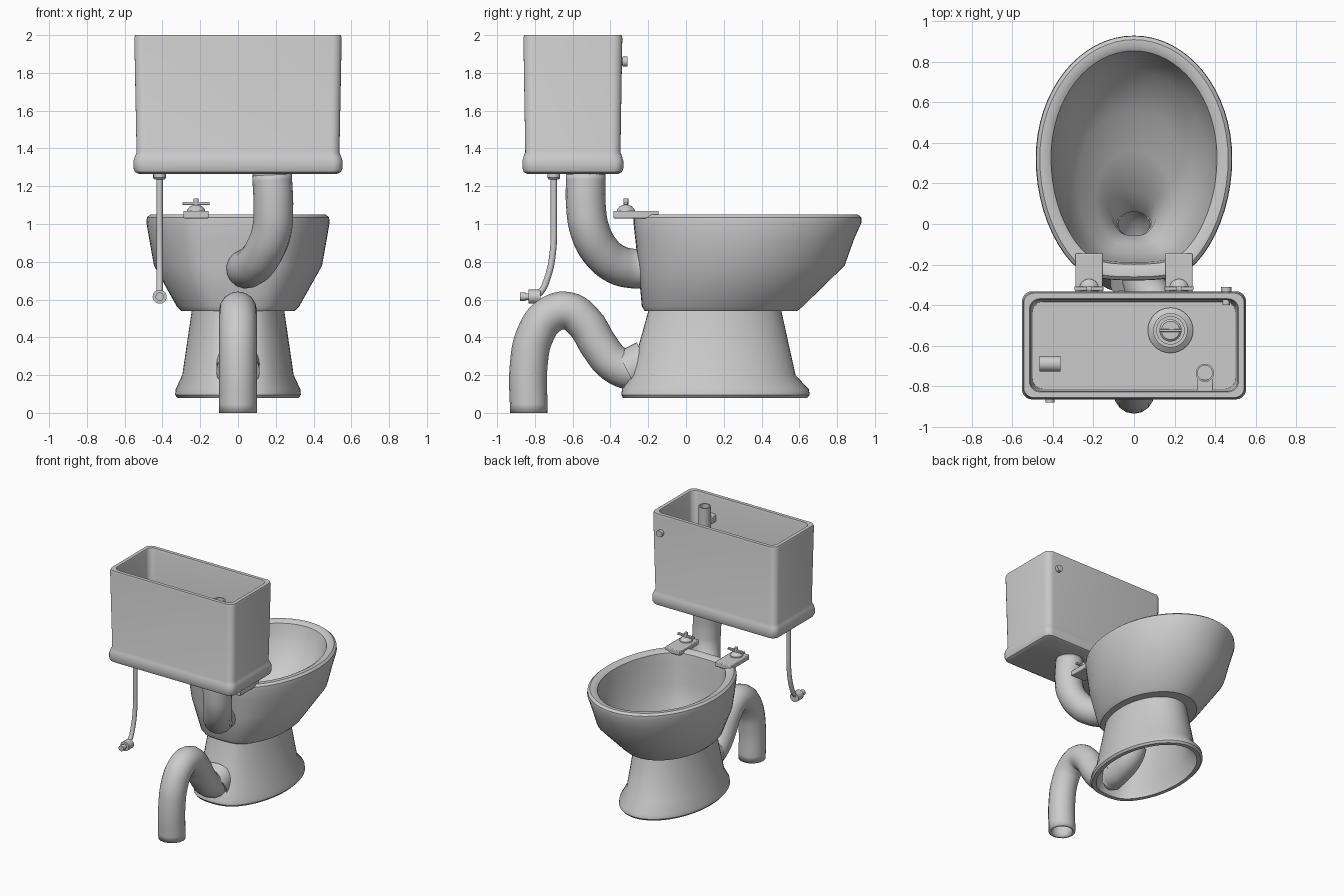
import bpy, bmesh
from math import sin, cos, pi, copysign
from mathutils import Vector

if "Cube" in bpy.data.objects:
    bpy.data.objects.remove(bpy.data.objects["Cube"])


def finish(ob, angle=0.6):
    bpy.ops.object.select_all(action='DESELECT')
    ob.select_set(True)
    bpy.context.view_layer.objects.active = ob
    bpy.ops.object.shade_smooth_by_angle(angle=angle)
    return ob


def loft(name, rings, cap_start=False, cap_end=False, closed=False):
    bm = bmesh.new()
    vr = [[bm.verts.new(p) for p in r] for r in rings]
    n = len(vr[0])
    pairs = list(zip(vr, vr[1:])) + ([(vr[-1], vr[0])] if closed else [])
    for a, b in pairs:
        for i in range(n):
            j = (i + 1) % n
            bm.faces.new((a[i], a[j], b[j], b[i]))
    if cap_start:
        bm.faces.new(vr[0][::-1])
    if cap_end:
        bm.faces.new(vr[-1])
    bmesh.ops.recalc_face_normals(bm, faces=bm.faces)
    me = bpy.data.meshes.new(name)
    bm.to_mesh(me)
    bm.free()
    ob = bpy.data.objects.new(name, me)
    bpy.context.collection.objects.link(ob)
    return finish(ob)


def egg(hw, yb, yf, z, n=64):
    # ellipse with a softly flattened back
    mid, half, pts = (yb + yf) / 2, (yf - yb) / 2, []
    flat = 1.1 if z > 0.5 else 1.02
    for i in range(n):
        t = 2 * pi * i / n
        s = sin(t)
        if s < 0:
            u = -flat * s
            s = -1.01 * u / (1 + u ** 16) ** (1 / 16)
        pts.append((hw * cos(t), mid + half * s, z))
    return pts


def round_rect(hx, hy, z, cy=-0.599, r=0.05, k=6):
    pts = []
    for q, (sx, sy) in enumerate([(1, 1), (-1, 1), (-1, -1), (1, -1)]):
        for i in range(k + 1):
            a = pi / 2 * (q + i / k)
            pts.append((sx * (hx - r) + r * cos(a), cy + sy * (hy - r) + r * sin(a), z))
    return pts


def turned(name, x, y, profile, closed=False, n=32):
    rings = [[(x + r * cos(2 * pi * i / n), y + r * sin(2 * pi * i / n), z)
              for i in range(n)] for r, z in profile]
    return loft(name, rings, not closed, not closed, closed)


def rod(name, a, b, r, n=24):
    a, b = Vector(a), Vector(b)
    bpy.ops.mesh.primitive_cylinder_add(vertices=n, radius=r, depth=(b - a).length, location=(a + b) / 2)
    ob = bpy.context.object
    ob.name = name
    ob.rotation_euler = (b - a).to_track_quat('Z', 'Y').to_euler()
    return finish(ob)


def block(name, lo, hi, bevel=0.006):
    lo, hi = Vector(lo), Vector(hi)
    bpy.ops.mesh.primitive_cube_add(size=1, location=(lo + hi) / 2)
    ob = bpy.context.object
    ob.name = name
    ob.scale = hi - lo
    bpy.ops.object.transform_apply(location=False, rotation=False, scale=True)
    m = ob.modifiers.new("Bevel", 'BEVEL')
    m.width, m.segments = bevel, 2
    return finish(ob)


def pipe(name, pts, r, wall=0):
    cu = bpy.data.curves.new(name, 'CURVE')
    cu.dimensions = '3D'
    cu.bevel_depth, cu.bevel_resolution, cu.resolution_u = r, 6, 6
    cu.use_fill_caps = wall == 0
    sp = cu.splines.new('BEZIER')
    sp.bezier_points.add(len(pts) - 1)
    for bp, p in zip(sp.bezier_points, pts):
        bp.co = p
        bp.handle_left_type = bp.handle_right_type = 'AUTO'
    ob = bpy.data.objects.new(name, cu)
    bpy.context.collection.objects.link(ob)
    bpy.ops.object.select_all(action='DESELECT')
    ob.select_set(True)
    bpy.context.view_layer.objects.active = ob
    bpy.ops.object.convert(target='MESH')
    ob = bpy.context.object
    ob.name = name
    if wall:
        bm = bmesh.new()
        bm.from_mesh(ob.data)
        bmesh.ops.recalc_face_normals(bm, faces=bm.faces)
        bm.to_mesh(ob.data)
        bm.free()
        m = ob.modifiers.new("Wall", 'SOLIDIFY')
        m.thickness, m.offset = wall, -1
    return finish(ob)


# Hollow pedestal and bowl: half width, back y, front y, z
loft("bowl_and_pedestal", [egg(*p) for p in [
    (0.21, -0.16, 0.46, 0.53), (0.255, -0.265, 0.54, 0.2), (0.285, -0.305, 0.605, 0.12),
    (0.29, -0.31, 0.61, 0.08), (0.32, -0.345, 0.642, 0.08), (0.333, -0.355, 0.655, 0.095),
    (0.33, -0.35, 0.65, 0.125), (0.295, -0.305, 0.58, 0.2), (0.245, -0.2, 0.505, 0.54),
    (0.30, -0.22, 0.59, 0.54), (0.325, -0.235, 0.62, 0.565), (0.445, -0.255, 0.84, 0.78),
    (0.47, -0.27, 0.89, 0.92), (0.485, -0.28, 0.93, 1.01), (0.482, -0.278, 0.928, 1.035),
    (0.465, -0.262, 0.91, 1.05), (0.435, -0.225, 0.88, 1.05), (0.41, -0.2, 0.855, 1.035),
    (0.398, -0.19, 0.835, 0.97), (0.36, -0.18, 0.76, 0.8), (0.28, -0.15, 0.56, 0.65),
    (0.19, -0.1, 0.36, 0.56), (0.11, -0.06, 0.16, 0.47), (0.078, -0.06, 0.06, 0.34)]])

# Open tank with a swollen skirt: half x, half y, z
loft("tank", [round_rect(*p) for p in [
    (0.525, 0.24, 1.265), (0.545, 0.26, 1.275), (0.553, 0.267, 1.295), (0.553, 0.267, 1.335),
    (0.545, 0.26, 1.36), (0.537, 0.252, 1.38), (0.549, 0.262, 1.985), (0.544, 0.258, 2.0),
    (0.516, 0.23, 2.0), (0.511, 0.225, 1.985), (0.50, 0.215, 1.31)]], True, True)

# Waste pipe with trap
pipe("waste_pipe", [(0, y, z) for y, z in [
    (-0.832, 0), (-0.832, 0.26), (-0.80, 0.41), (-0.725, 0.515), (-0.625, 0.54), (-0.535, 0.475),
    (-0.46, 0.355), (-0.38, 0.26), (-0.28, 0.22), (-0.15, 0.24), (-0.04, 0.3), (0, 0.37)]], 0.1, 0.02)
rod("waste_collar", (0, -0.31, 0.22), (0, -0.21, 0.27), 0.115)

# Flush pipe and its collars
pipe("flush_pipe", [(0.18, -0.53, 1.26), (0.187, -0.53, 1.1), (0.18, -0.51, 0.97), (0.14, -0.455, 0.86),
                    (0.09, -0.375, 0.79), (0.05, -0.29, 0.765), (0.04, -0.21, 0.765)], 0.105, 0.015)
turned("flush_collar", 0.18, -0.53, [
    (0.09, 1.2), (0.09, 1.225), (0.082, 1.225), (0.082, 1.24), (0.103, 1.24), (0.103, 1.27)])

# Water supply pipe and valve
X = -0.415
pipe("supply_pipe", [(X, -0.7, 1.26), (X, -0.7, 1.05), (X, -0.705, 0.85), (X, -0.735, 0.71),
                     (X, -0.77, 0.64), (X, -0.81, 0.615)], 0.017)
turned("supply_nut", X, -0.7, [(0.026, 1.235), (0.034, 1.245), (0.034, 1.27)], n=16)
rod("valve_body", (X, -0.835, 0.615), (X, -0.77, 0.615), 0.037)
rod("valve_neck", (X, -0.86, 0.615), (X, -0.83, 0.615), 0.017)
rod("valve_knob", (X, -0.88, 0.615), (X, -0.85, 0.615), 0.022)

# Seat mounting plates with wing bolts
for side, s in (("left", -1), ("right", 1)):
    c, y = 0.222 * s, -0.318
    block(side + "_hinge_plate", (c - 0.067, -0.385, 1.03), (c + 0.067, -0.145, 1.07))
    turned(side + "_hinge_washer", c, y, [(0.048, 1.065), (0.046, 1.078), (0.03, 1.095), (0.015, 1.1)])
    rod(side + "_hinge_post", (c, y, 1.07), (c, y, 1.135), 0.013, 16)
    block(side + "_hinge_wing", (c - 0.072, y - 0.01, 1.1), (c + 0.072, y + 0.01, 1.116), 0.004)

# Flush knob passing through the tank wall
rod("flush_knob_shaft", (0.455, -0.40, 1.86), (0.455, -0.325, 1.86), 0.018)
rod("flush_knob", (0.455, -0.335, 1.86), (0.455, -0.31, 1.86), 0.026)

# Flush outlet on the tank floor
turned("outlet_seat", 0.18, -0.525, [
    (0.112, 1.30), (0.112, 1.325), (0.085, 1.345), (0.085, 1.375), (0.068, 1.375), (0.068, 1.30)], True)
turned("outlet_plug", 0.18, -0.525, [(0.055, 1.305), (0.055, 1.36), (0.045, 1.37)])
block("outlet_bar", (0.125, -0.532, 1.36), (0.235, -0.518, 1.385), 0.003)

# Overflow tube and bracket
turned("overflow_tube", 0.35, -0.735, [(0.045, 1.305), (0.045, 1.95), (0.036, 1.95), (0.036, 1.305)], True)
block("overflow_bracket", (0.31, -0.83, 1.8), (0.39, -0.765, 1.86))

# Inlet riser and valve head
rod("inlet_riser", (X, -0.69, 1.3), (X, -0.69, 1.84), 0.018)
rod("inlet_head", (X - 0.052, -0.69, 1.84), (X + 0.052, -0.69, 1.84), 0.038)
